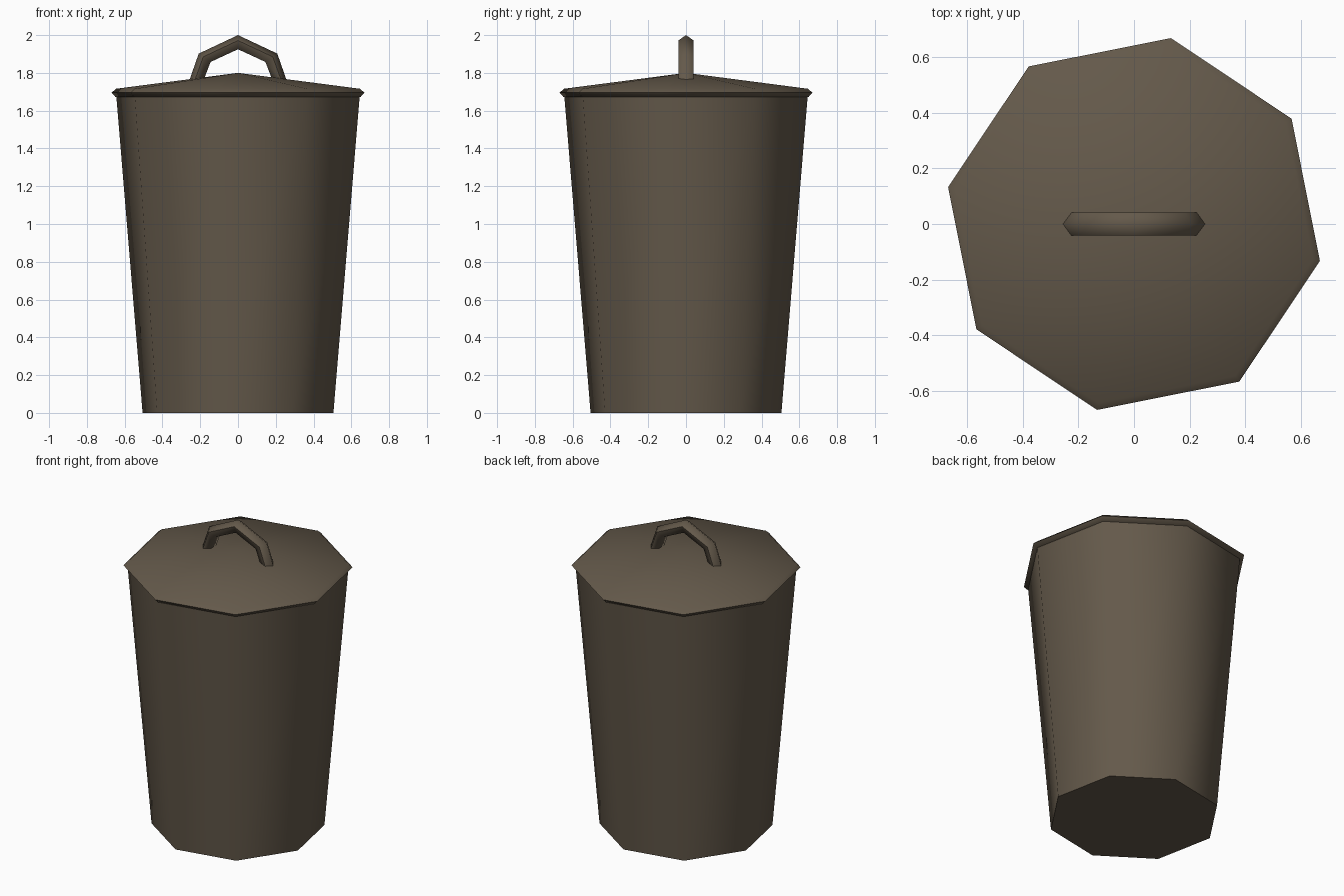
import bpy, bmesh, math

if "Cube" in bpy.data.objects:
    bpy.data.objects.remove(bpy.data.objects["Cube"])

SIDES = 8
PHASE = math.radians(-11.25)

metal = bpy.data.materials.new("dull brown metal")
metal.diffuse_color = (0.127, 0.100, 0.069, 1)
metal.use_nodes = True
metal.node_tree.nodes["Principled BSDF"].inputs["Base Color"].default_value = metal.diffuse_color


def finish(bm, name, angle):
    bmesh.ops.recalc_face_normals(bm, faces=bm.faces[:])
    mesh = bpy.data.meshes.new(name)
    bm.to_mesh(mesh)
    bm.free()
    mesh.materials.append(metal)
    obj = bpy.data.objects.new(name, mesh)
    bpy.context.collection.objects.link(obj)
    bpy.ops.object.select_all(action='DESELECT')
    obj.select_set(True)
    bpy.context.view_layer.objects.active = obj
    bpy.ops.object.shade_smooth_by_angle(angle=math.radians(angle))
    return obj


def bridge(bm, a, b):
    for i in range(len(a)):
        j = (i + 1) % len(a)
        bm.faces.new((a[i], a[j], b[j], b[i]))


def lathe(name, profile, apex=None):
    """Eight-sided turned shape from (radius, z) rings, capped at the bottom."""
    bm = bmesh.new()
    rings = []
    for r, z in profile:
        angles = [PHASE + math.tau * i / SIDES for i in range(SIDES)]
        rings.append([bm.verts.new((r * math.cos(a), r * math.sin(a), z)) for a in angles])
    for a, b in zip(rings, rings[1:]):
        bridge(bm, a, b)
    bm.faces.new(rings[0])
    if apex is None:
        bm.faces.new(rings[-1])
    else:
        tip = bm.verts.new((0, 0, apex))
        for i in range(SIDES):
            bm.faces.new((rings[-1][i], rings[-1][(i + 1) % SIDES], tip))
    return finish(bm, name, 60)


# tapered bin body
lathe("bin_body", [(0.515, 0), (0.658, 1.69)])

# shallow conical lid with a bevelled rim
lathe("lid", [(0.661, 1.672), (0.683, 1.695), (0.658, 1.716)], apex=1.80)

# arched handle: five-sided bar swept between outer and inner outlines
outer = [(-0.256, 1.765), (-0.208, 1.902), (0, 2.0)]
inner = [(-0.181, 1.765), (-0.145, 1.858), (0, 1.925)]
outer += [(-x, z) for x, z in outer[1::-1]]
inner += [(-x, z) for x, z in inner[1::-1]]
section = [(0, 0), (0.382, 0.041), (1, 0.025), (1, -0.025), (0.382, -0.041)]
bm = bmesh.new()
rings = [[bm.verts.new((ox + (ix - ox) * t, y, oz + (iz - oz) * t)) for t, y in section]
         for (ox, oz), (ix, iz) in zip(outer, inner)]
for a, b in zip(rings, rings[1:]):
    bridge(bm, a, b)
bm.faces.new(rings[0])
bm.faces.new(rings[-1])
finish(bm, "lid_handle", 75)
